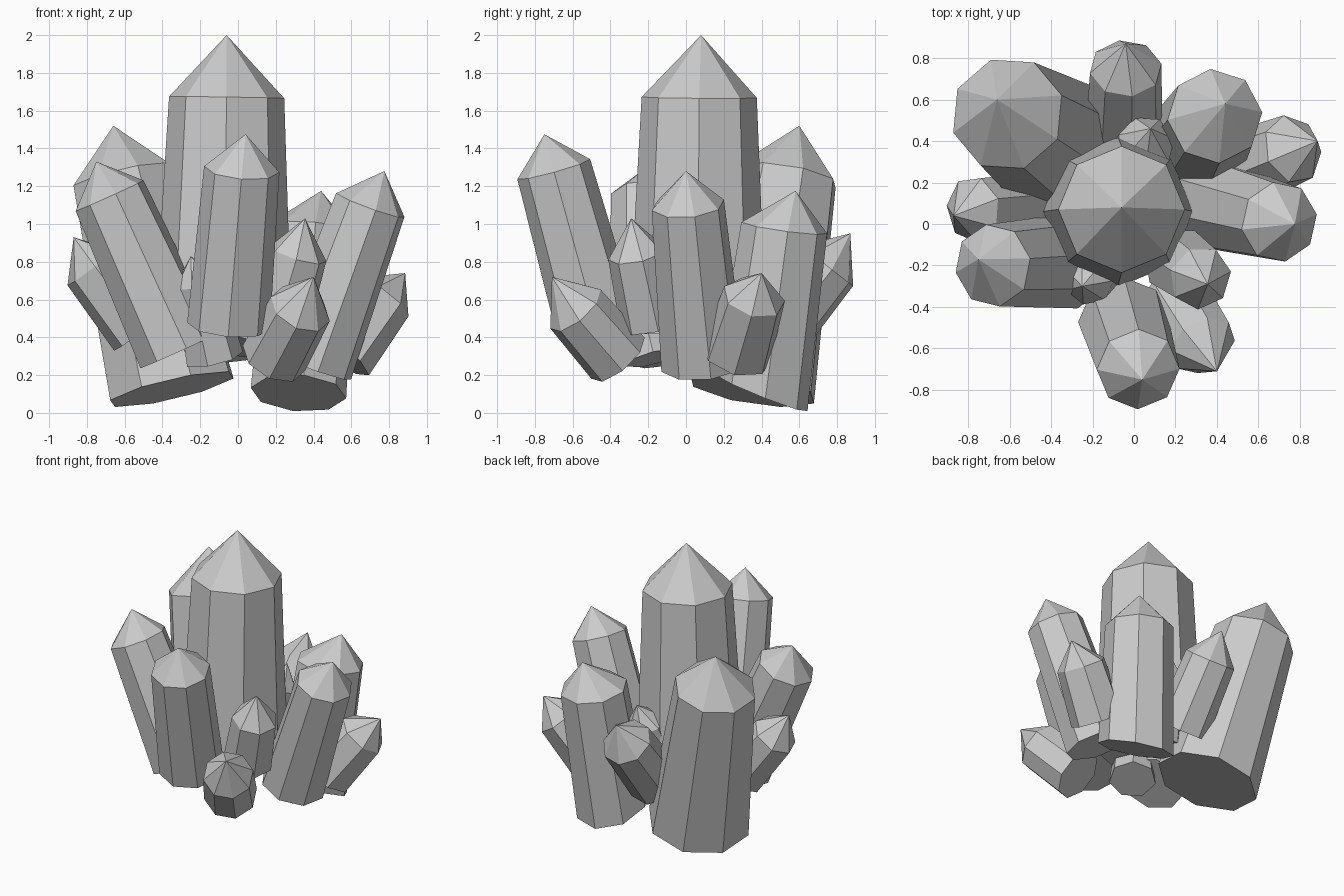
import bpy, bmesh
from math import sin, cos, pi, radians
from mathutils import Vector

if "Cube" in bpy.data.objects:
    bpy.data.objects.remove(bpy.data.objects["Cube"])


def crystal(name, base, base_r, shoulder, shoulder_r, tip, sides=8, phase=0, cut=(0, 0)):
    """Tapered faceted shaft with a pointed cap; cut slopes the broken foot in x and y."""
    base, shoulder, tip = Vector(base), Vector(shoulder), Vector(tip)
    axis = (shoulder - base).normalized()
    turn = Vector((0, 0, 1)).rotation_difference(axis)
    bm = bmesh.new()

    def ring(centre, r, slope=(0, 0)):
        verts = []
        for i in range(sides):
            a = 2 * pi * i / sides + radians(phase)
            x, y = r * cos(a), r * sin(a)
            verts.append(bm.verts.new(
                centre + turn @ Vector((x, y, slope[0] * x + slope[1] * y))))
        return verts

    low, high = ring(base, base_r, cut), ring(shoulder, shoulder_r)
    point = bm.verts.new(tip)
    bm.faces.new(low[::-1])
    for i in range(sides):
        j = (i + 1) % sides
        bm.faces.new((low[i], low[j], high[j], high[i]))
        bm.faces.new((high[i], high[j], point))
    mesh = bpy.data.meshes.new(name)
    bm.to_mesh(mesh)
    bm.free()
    bpy.context.collection.objects.link(bpy.data.objects.new(name, mesh))


# Tall central crystal
crystal("main_crystal", (-.08, .06, .42), .365, (-.06, .07, 1.67), .305, (-.06, .08, 2), 8, 0)

# Large and medium crystals leaning outward
crystal("back_left_crystal", (-.35, .35, .125), .35, (-.61, .53, 1.25), .28, (-.66, .6, 1.52), 8, 18)
crystal("left_crystal", (-.31, -.18, .33), .23, (-.68, -.2, 1.15), .2, (-.75, -.17, 1.33), 8, 10)
crystal("front_crystal", (-.05, -.47, .46), .22, (.02, -.7, 1.29), .2, (.04, -.75, 1.475), 8, 0)
crystal("right_crystal", (.39, .09, .25), .225, (.7, .01, 1.1), .195, (.775, 0, 1.28), 8, 10)
crystal("back_right_crystal", (.32, .4, .105), .255, (.39, .52, .98), .23, (.44, .58, 1.175), 8, 5,
        cut=(0, -.25))

# Small crystals around the foot
crystal("back_small_crystal", (-.05, .43, .38), .19, (-.04, .75, .78), .175, (-.04, .87, .95), 8, 10)
crystal("right_small_crystal", (.54, .27, .31), .19, (.765, .36, .61), .17, (.885, .4, .74), 7, 0)
crystal("left_small_crystal", (-.52, .09, .43), .17, (-.775, .07, .77), .16, (-.87, .04, .93), 7, 20)
crystal("front_small_crystal", (.19, -.36, .29), .18, (.33, -.585, .55), .17, (.4, -.71, .72), 8, 0)
crystal("inner_right_crystal", (.21, -.18, .47), .17, (.32, -.26, .84), .155, (.355, -.29, 1.03), 7, 10)
crystal("inner_left_crystal", (-.13, -.17, .29), .16, (-.22, -.27, .69), .125, (-.25, -.3, .83), 7, 0)
crystal("inner_back_crystal", (0, .24, .35), .16, (.06, .39, .76), .14, (.08, .46, .91), 7, 10)
